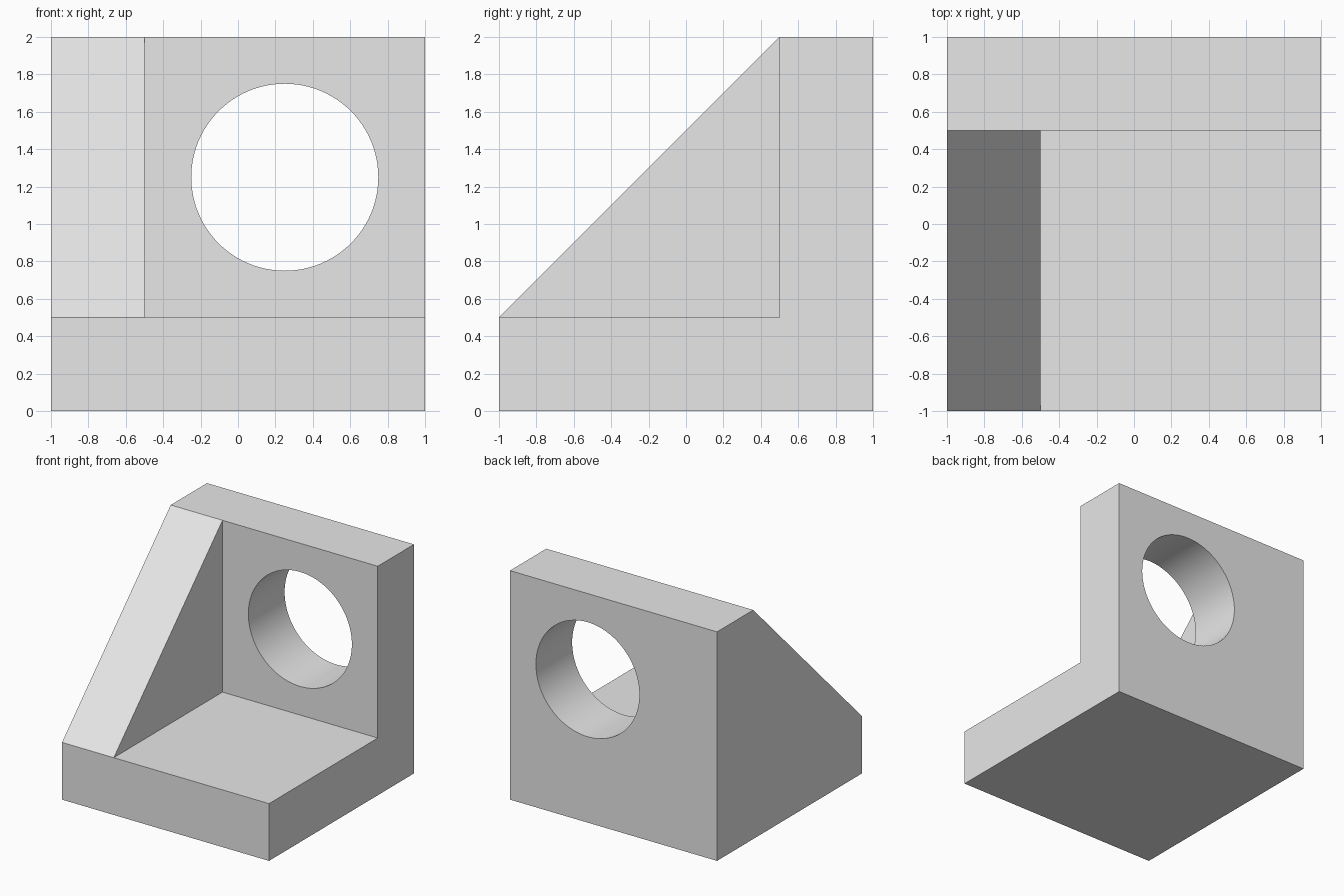
import bpy
import bmesh
import math
from mathutils import Matrix

default = bpy.data.objects.get("Cube")
if default:
    bpy.data.objects.remove(default, do_unlink=True)

grey = bpy.data.materials.new("plain grey")
grey.use_nodes = True
colour = (0.8, 0.8, 0.8, 1)
grey.diffuse_color = colour
grey.node_tree.nodes["Principled BSDF"].inputs["Base Color"].default_value = colour


def add_object(name, bm):
    bmesh.ops.recalc_face_normals(bm, faces=bm.faces)
    mesh = bpy.data.meshes.new(name)
    bm.to_mesh(mesh)
    bm.free()
    mesh.materials.append(grey)
    obj = bpy.data.objects.new(name, mesh)
    bpy.context.collection.objects.link(obj)
    return obj


def extrude_profile(name, profile, x0, x1):
    """Extrude a (y, z) outline along x."""
    bm = bmesh.new()
    face = bm.faces.new([bm.verts.new((x0, y, z)) for y, z in profile])
    moved = bmesh.ops.extrude_face_region(bm, geom=[face], use_keep_orig=True)["geom"]
    verts = [v for v in moved if isinstance(v, bmesh.types.BMVert)]
    bmesh.ops.translate(bm, verts=verts, vec=(x1 - x0, 0, 0))
    return add_object(name, bm)


# Solid block with the sloped brace outline
bracket = extrude_profile(
    "angle_bracket", [(-1, 0), (1, 0), (1, 2), (0.5, 2), (-1, 0.5)], -1, 1)

# Pocket that leaves the base, the upright wall and the side brace
pocket = extrude_profile(
    "pocket_cutter", [(-1.5, 0.5), (0.5, 0.5), (0.5, 2.5), (-1.5, 2.5)], -0.5, 1.5)

# Round hole through the upright wall
bm = bmesh.new()
bmesh.ops.create_cone(
    bm, cap_ends=True, segments=96, radius1=0.5, radius2=0.5, depth=1,
    matrix=Matrix.Translation((0.25, 0.75, 1.25)) @ Matrix.Rotation(math.pi / 2, 4, "X"))
hole = add_object("hole_cutter", bm)

# Cut both, then discard the cutters
bpy.ops.object.select_all(action="DESELECT")
bracket.select_set(True)
bpy.context.view_layer.objects.active = bracket
for cutter in (pocket, hole):
    cutter.hide_render = True
    mod = bracket.modifiers.new(cutter.name, "BOOLEAN")
    mod.operation = "DIFFERENCE"
    mod.solver = "EXACT"
    mod.object = cutter
    bpy.ops.object.modifier_apply(modifier=mod.name)
    bpy.data.objects.remove(cutter, do_unlink=True)

# Smooth hole wall, crisp edges elsewhere
bpy.ops.object.shade_smooth_by_angle(angle=math.radians(30))
